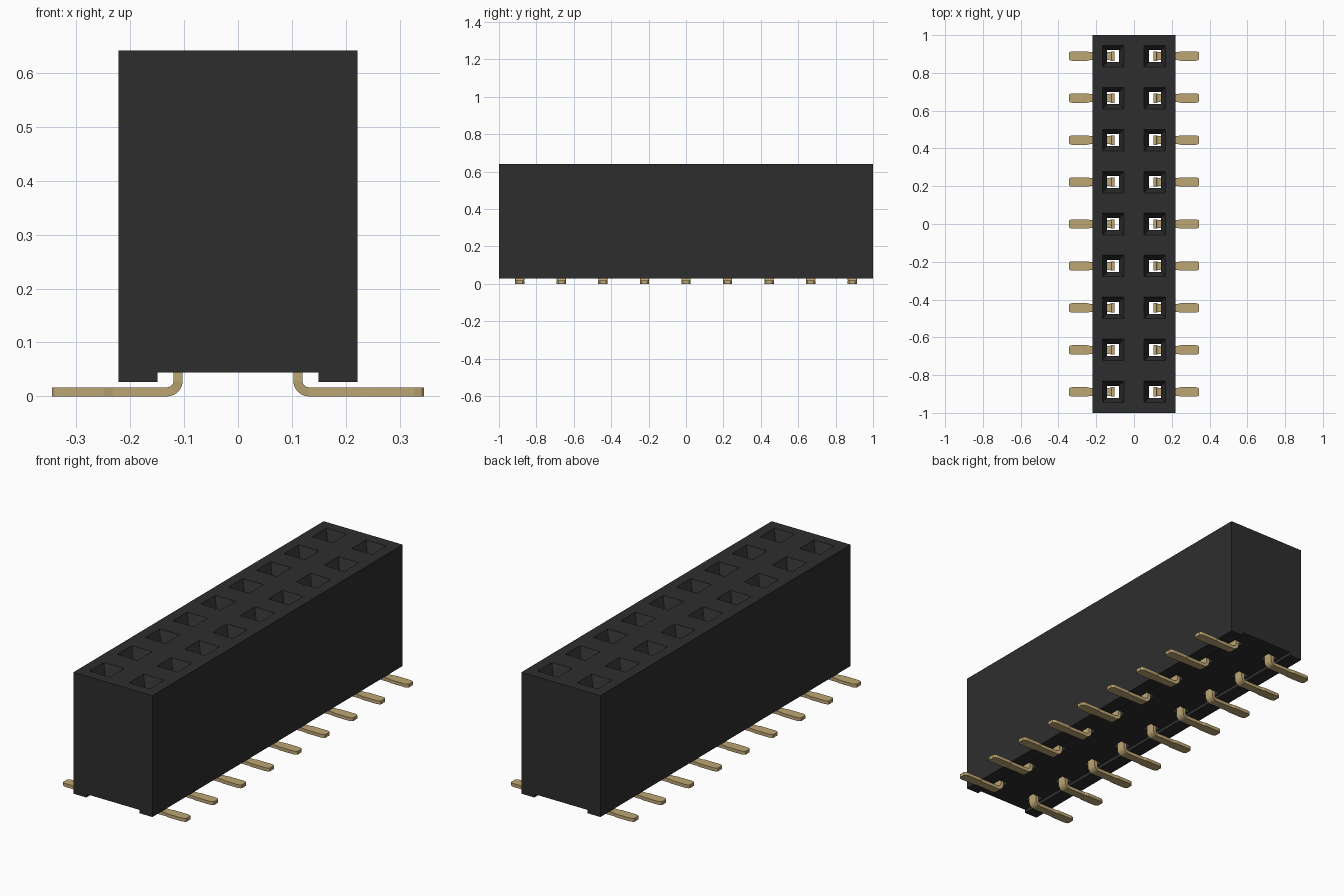
import bpy
import bmesh
import math

if "Cube" in bpy.data.objects:
    bpy.data.objects.remove(bpy.data.objects["Cube"], do_unlink=True)

PITCH = 2 / 9          # spacing of the contacts
ROW_X = 0.111          # distance of each row from the centre
COUNT = 9
ROWS_Y = [(i - (COUNT - 1) / 2) * PITCH for i in range(COUNT)]


def material(name, rgb, metallic=0.0):
    m = bpy.data.materials.new(name)
    m.use_nodes = True
    m.diffuse_color = (*rgb, 1)
    m.node_tree.nodes["Principled BSDF"].inputs["Base Color"].default_value = (*rgb, 1)
    return m


def make_object(name, bm, mat):
    bmesh.ops.recalc_face_normals(bm, faces=bm.faces[:])
    mesh = bpy.data.meshes.new(name)
    bm.to_mesh(mesh)
    bm.free()
    mesh.materials.append(mat)
    obj = bpy.data.objects.new(name, mesh)
    bpy.context.collection.objects.link(obj)
    return obj


def loft(bm, rings):
    """Bridge successive four-point rings and cap both ends."""
    loops = [[bm.verts.new(p) for p in ring] for ring in rings]
    for a, b in zip(loops, loops[1:]):
        for i in range(4):
            j = (i + 1) % 4
            bm.faces.new((a[i], a[j], b[j], b[i]))
    bm.faces.new(loops[0])
    bm.faces.new(loops[-1])


black = material("black plastic", (0.027, 0.027, 0.027))
gold = material("gold metal", (0.51, 0.38, 0.175))

# Housing: block with a shallow channel along its underside
W, TOP, FOOT, CHANNEL = 0.221, 0.641, 0.027, 0.044
profile = [(-W, FOOT), (-0.149, FOOT), (-0.149, CHANNEL), (0.149, CHANNEL),
           (0.149, FOOT), (W, FOOT), (W, TOP), (-W, TOP)]
bm = bmesh.new()
face = bm.faces.new([bm.verts.new((x, -1, z)) for x, z in profile])
ext = bmesh.ops.extrude_face_region(bm, geom=[face])
bmesh.ops.translate(bm, vec=(0, 2, 0),
                    verts=[v for v in ext["geom"] if isinstance(v, bmesh.types.BMVert)])
housing = make_object("housing", bm, black)

# Square sockets with funnel mouths, cut right through the housing
bm = bmesh.new()
for x in (-ROW_X, ROW_X):
    for y in ROWS_Y:
        loft(bm, [[(x + sx * h, y + sy * h, z)
                   for sx, sy in ((-1, -1), (1, -1), (1, 1), (-1, 1))]
                  for z, h in ((0.0, 0.031), (0.585, 0.031), (TOP, 0.057), (0.70, 0.057))])
cutter = make_object("socket_cutter", bm, black)
cutter.hide_render = True

boolean = housing.modifiers.new("sockets", "BOOLEAN")
boolean.operation = "DIFFERENCE"
boolean.solver = "EXACT"
boolean.object = cutter
bpy.context.view_layer.objects.active = housing
bpy.ops.object.modifier_apply(modifier=boolean.name)
bpy.data.objects.remove(cutter, do_unlink=True)

# Contact: flat strip with an upright stem, a rounded bend and a solder foot
T = 0.0085             # half thickness
R = 0.0205             # bend radius on the centre line
CX, CZ = ROW_X + R, T + R
# each section: x, z, thickness direction (x, z), half width
sections = [(ROW_X, 0.42, 1, 0, 0.025), (ROW_X, CZ, 1, 0, 0.025)]
for k in range(1, 7):
    a = math.pi / 2 * k / 6
    sections.append((CX - R * math.cos(a), CZ - R * math.sin(a),
                     math.cos(a), math.sin(a), 0.025 - 0.004 * k / 6))
sections += [(0.232, T, 0, 1, 0.021), (0.247, T, 0, 1, 0.025),
             (0.327, T, 0, 1, 0.025), (0.339, T, 0, 1, 0.022), (0.345, T, 0, 1, 0.016)]
rings = [[(x - ROW_X + s * T * nx, w * t, z + s * T * nz)
          for s, t in ((-1, -1), (1, -1), (1, 1), (-1, 1))]
         for x, z, nx, nz, w in sections]
bm = bmesh.new()
loft(bm, rings)
pin = make_object("contact_pin", bm, gold)
pin_mesh = pin.data
bpy.data.objects.remove(pin, do_unlink=True)

# Repeat the contact along both rows, the right row turned around
for side, sign in (("left", 1), ("right", -1)):
    for i, y in enumerate(ROWS_Y):
        obj = bpy.data.objects.new(f"contact_pin_{side}_{i + 1}", pin_mesh)
        obj.location = (sign * ROW_X, y, 0)
        obj.rotation_euler.z = 0 if sign > 0 else math.pi
        bpy.context.collection.objects.link(obj)
